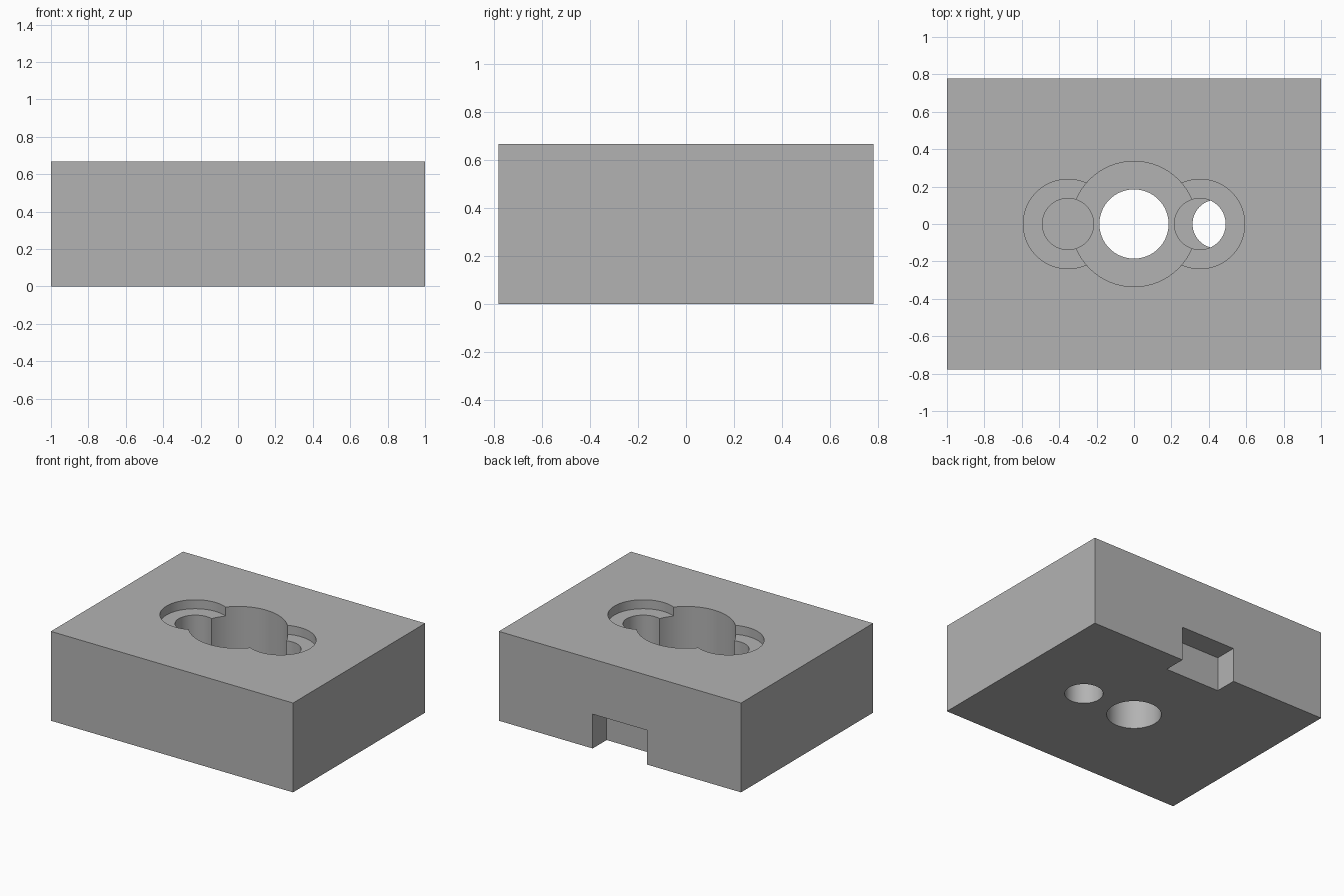
import bpy
import math

if "Cube" in bpy.data.objects:
    bpy.data.objects.remove(bpy.data.objects["Cube"], do_unlink=True)

WIDTH, DEPTH, HEIGHT = 2.0, 1.558, 0.667
SIDE_X = 0.353
LEDGE_Z, BORE_Z, POCKET_Z = 0.60, 0.27, 0.20
OVER = 0.1  # cutters stick out past the block

grey = bpy.data.materials.new("plain grey")
grey.use_nodes = True
colour = (0.45, 0.45, 0.45, 1)
grey.diffuse_color = colour
grey.node_tree.nodes["Principled BSDF"].inputs["Base Color"].default_value = colour


def box(name, x, y, z):
    """Box from three (low, high) ranges."""
    ranges = (x, y, z)
    bpy.ops.mesh.primitive_cube_add(size=1, location=[(a + b) / 2 for a, b in ranges])
    ob = bpy.context.object
    ob.name = name
    ob.scale = [b - a for a, b in ranges]
    bpy.ops.object.transform_apply(location=True, rotation=False, scale=True)
    ob.data.materials.append(grey)
    return ob


def cylinder(name, x, radius, low, high):
    """Upright round cutter on the centre line."""
    bpy.ops.mesh.primitive_cylinder_add(vertices=96, radius=radius, depth=high - low,
                                        location=(x, 0, (low + high) / 2))
    ob = bpy.context.object
    ob.name = name
    ob.data.materials.append(grey)
    return ob


def cut(target, cutter):
    """Subtract the cutter and discard it."""
    cutter.hide_render = True
    mod = target.modifiers.new(cutter.name, "BOOLEAN")
    mod.operation = "DIFFERENCE"
    mod.solver = "EXACT"
    mod.object = cutter
    bpy.ops.object.select_all(action="DESELECT")
    bpy.context.view_layer.objects.active = target
    target.select_set(True)
    bpy.ops.object.modifier_apply(modifier=mod.name)
    bpy.data.objects.remove(cutter, do_unlink=True)


# Solid block
block = box("block", (-WIDTH / 2, WIDTH / 2), (-DEPTH / 2, DEPTH / 2), (0, HEIGHT))
top = HEIGHT + OVER

# Centre bore with a narrower hole right through
cut(block, cylinder("centre_bore", 0, 0.335, BORE_Z, top))
cut(block, cylinder("centre_hole", 0, 0.185, -OVER, top))

# Shallow ledge and deeper pocket on each side
for side, x in (("right", -SIDE_X), ("left", SIDE_X)):
    cut(block, cylinder(side + "_ledge", x, 0.239, LEDGE_Z, top))
    cut(block, cylinder(side + "_pocket", x, 0.137, POCKET_Z, top))

# Offset hole from the underside into the left pocket
cut(block, cylinder("offset_hole", 0.443, 0.13, -OVER, POCKET_Z + 0.01))

# Square notch low in the back face
cut(block, box("back_notch", (-0.225, 0.225), (DEPTH / 2 - 0.165, DEPTH / 2 + OVER),
               (-OVER, 0.256)))

bpy.ops.object.select_all(action="DESELECT")
bpy.context.view_layer.objects.active = block
block.select_set(True)
bpy.ops.object.shade_smooth_by_angle(angle=math.radians(30))
